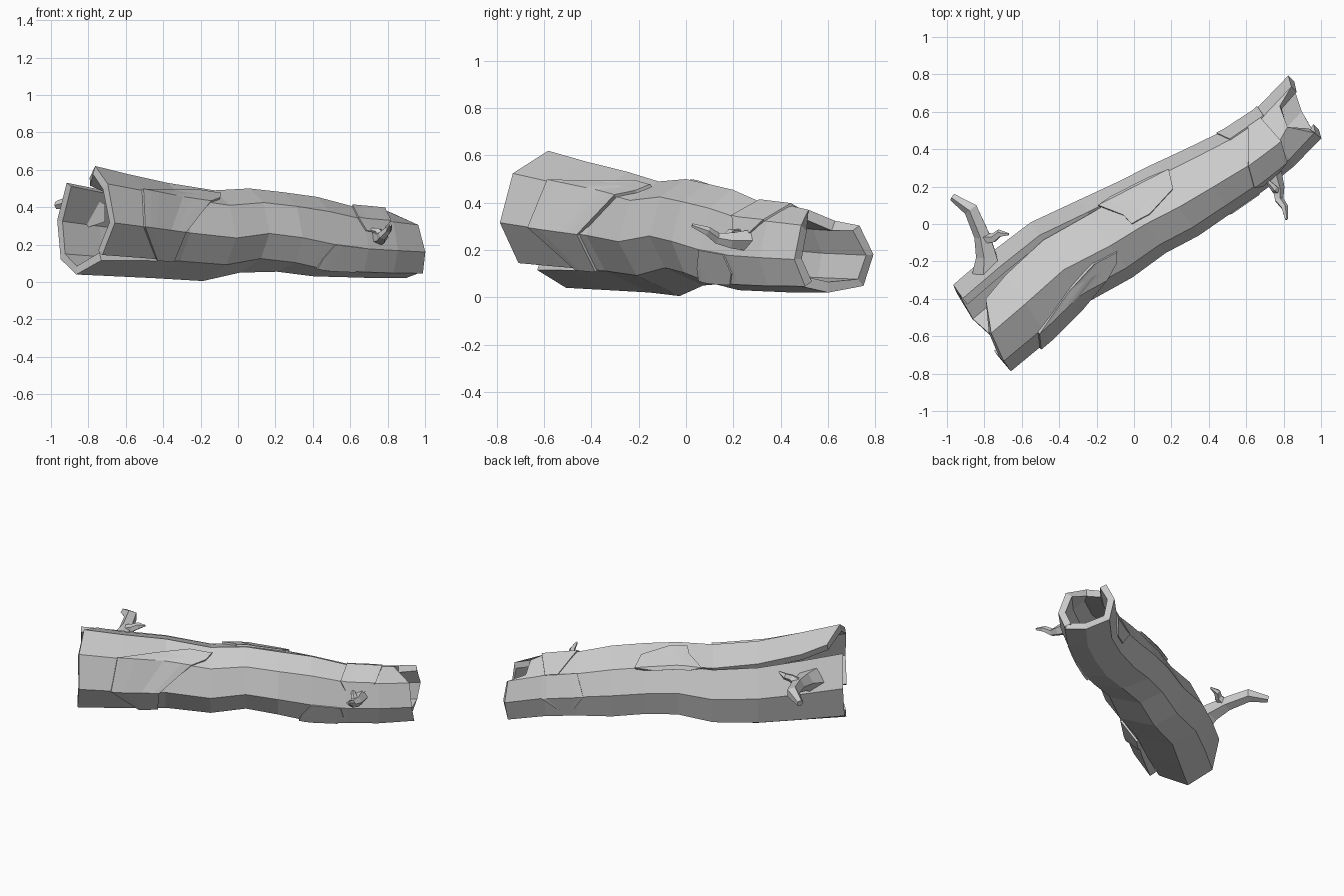
import bpy, bmesh, math
from mathutils import Vector

cube = bpy.data.objects.get("Cube")
if cube:
    bpy.data.objects.remove(cube)

wood = bpy.data.materials.new("grey wood")
wood.use_nodes = True
wood.diffuse_color = (0.6, 0.6, 0.6, 1)
wood.node_tree.nodes["Principled BSDF"].inputs["Base Color"].default_value = wood.diffuse_color

# Trunk stations: distance along, sideways centre, half width, bottom, top
STATIONS = [
    (-.98, .005, .278, .04, .62), (-.72, .03, .28, .03, .575),
    (-.45, .06, .262, .02, .53), (-.17, .022, .252, .005, .49),
    (.05, .006, .23, .05, .5), (.25, -.02, .228, .055, .48),
    (.46, -.038, .21, .03, .455), (.68, -.055, .193, .025, .405),
    (.88, -.05, .183, .02, .39), (1.1, -.005, .188, .02, .37)]
# Irregular eight-sided cross-sections of the wide and the narrow half
WIDE = [(1, 0), (.68, .69), (-.18, 1), (-.76, .67),
        (-1, -.05), (-.63, -.64), (.25, -1), (.83, -.72)]
NARROW = [(1, -.08), (.69, .62), (-.19, 1), (-.76, .63),
          (-1, -.2), (-.76, -.85), (-.05, -1), (.8, -.84)]
AXIS = Vector((.822, .569, 0))
SIDE = Vector((-.569, .822, 0))


def on_trunk(s, k, off=0.0, shift=0.0):
    """Point at distance s and ring position k, pushed outward by off."""
    a, b = next((p for p in zip(STATIONS, STATIONS[1:]) if s <= p[1][0]), STATIONS[-2:])
    f = min(1, max(0, (s - a[0]) / (b[0] - a[0])))
    _, c, w, low, high = [x + (y - x) * f for x, y in zip(a, b)]
    mix = min(1, max(0, s / .4))
    i = math.floor(k)
    p, q = [Vector(WIDE[j % 8]).lerp(Vector(NARROW[j % 8]), mix) for j in (i, i + 1)]
    p = p.lerp(q, k - i) * (1 + off / w)
    z = (low + high) / 2 + p.y * (high - low) / 2
    return AXIS * (s + shift) + SIDE * (c + w * p.x) + Vector((0, 0, z))


def add_object(name, bm, thickness=0):
    me = bpy.data.meshes.new(name)
    bm.to_mesh(me)
    bm.free()
    me.materials.append(wood)
    ob = bpy.data.objects.new(name, me)
    bpy.context.collection.objects.link(ob)
    if thickness:
        mod = ob.modifiers.new("thickness", 'SOLIDIFY')
        mod.thickness = thickness
        mod.offset = -1


def grid(rows, closed=False, skip=lambda i, j: False):
    bm = bmesh.new()
    vs = [[bm.verts.new(p) for p in row] for row in rows]
    n = len(vs[0])
    for i in range(len(vs) - 1):
        for j in range(n if closed else n - 1):
            m = (j + 1) % n
            if not skip(i, j):
                bm.faces.new((vs[i][j], vs[i][m], vs[i + 1][m], vs[i + 1][j]))
    bmesh.ops.remove_doubles(bm, verts=bm.verts, dist=.0005)
    loose = [v for v in bm.verts if not v.link_faces]
    bmesh.ops.delete(bm, geom=loose, context='VERTS')
    return bm


# Hollow trunk with jagged ends and two tapering splits at the wide end
near = [0, 0, .1, .02, -.01, -.01, -.02, .02, -.02, -.01]
far = [.03, .01, -.1, -.13, -.03, -.015, 0, -.03, -.02, .01]
rows = []
for i, st in enumerate(STATIONS):
    s = st[0]
    top_gap = .3 * max(0, (.05 - s) / 1.03, (s - .88) / .22)
    low_gap = .28 * max(0, (-.45 - s) / .53)
    ks = [0, 1, 1 + top_gap, 2, 3, 4, 5, 5 + low_gap, 6, 7]
    jag = near if i == 0 else far if i == len(STATIONS) - 1 else [0] * 10
    rows.append([on_trunk(s, k, 0, d) for k, d in zip(ks, jag)])
add_object("hollow_trunk",
           grid(rows, True, lambda i, j: (j == 1 and i < 4) or (j == 6 and i < 2)), .045)


# Raised bark plates: (ring position, start, end) for each column
def bark(name, columns, off=.01):
    steps = 8
    rows = [[on_trunk(a + (b - a) * i / steps, k, off) for k, a, b in columns]
            for i in range(steps + 1)]
    add_object(name, grid(rows), .025)


bark("front_bark", [(2.3, -.3, -.16), (2.65, -.5, -.2), (3, -.75, -.29),
                    (4, -.79, -.49), (5, -.62, -.5)], .014)
bark("top_bark", [(.85, -.02, .2), (1, -.1, .32), (1.5, -.02, .28), (1.8, -.01, .1)], .014)
bark("far_top_bark", [(1, .8, .88), (2, .68, .9), (3, .64, .86), (3.4, .68, .78)])
bark("far_front_bark", [(4, .46, .64), (4.6, .4, .66), (5, .38, .62)], .006)
bark("back_bark", [(-.6, .7, .8), (0, .64, .9), (1, .68, .9)], .007)


# Broken branches lofted along bent paths
def branch(name, path, radii, sides=5):
    pts = [Vector(p) for p in path]
    rows = []
    for i, (p, r) in enumerate(zip(pts, radii)):
        way = pts[min(i + 1, len(pts) - 1)] - pts[max(i - 1, 0)]
        q = way.to_track_quat('Z', 'Y')
        rows.append([p + q @ Vector((r * math.cos(a), r * math.sin(a), 0))
                     for a in (math.tau * j / sides for j in range(sides))])
    bm = grid(rows, True)
    bmesh.ops.holes_fill(bm, edges=bm.edges, sides=sides)
    bmesh.ops.recalc_face_normals(bm, faces=bm.faces)
    add_object(name, bm)


branch("back_branch", [(-.78, -.26, .37), (-.785, -.17, .39), (-.81, -.06, .41),
                       (-.87, .08, .43), (-.97, .145, .41)], [.085, .06, .046, .042, .022])
branch("back_twig", [(-.82, -.08, .41), (-.75, -.075, .44), (-.72, -.05, .455),
                     (-.67, -.055, .47)], [.035, .026, .022, .006])
branch("front_branch", [(.74, .28, .24), (.77, .19, .24), (.775, .13, .25),
                        (.805, .09, .28), (.815, .025, .305)], [.05, .035, .025, .02, .008])
branch("front_twig", [(.775, .17, .24), (.75, .19, .27), (.71, .235, .28)], [.025, .02, .01])
